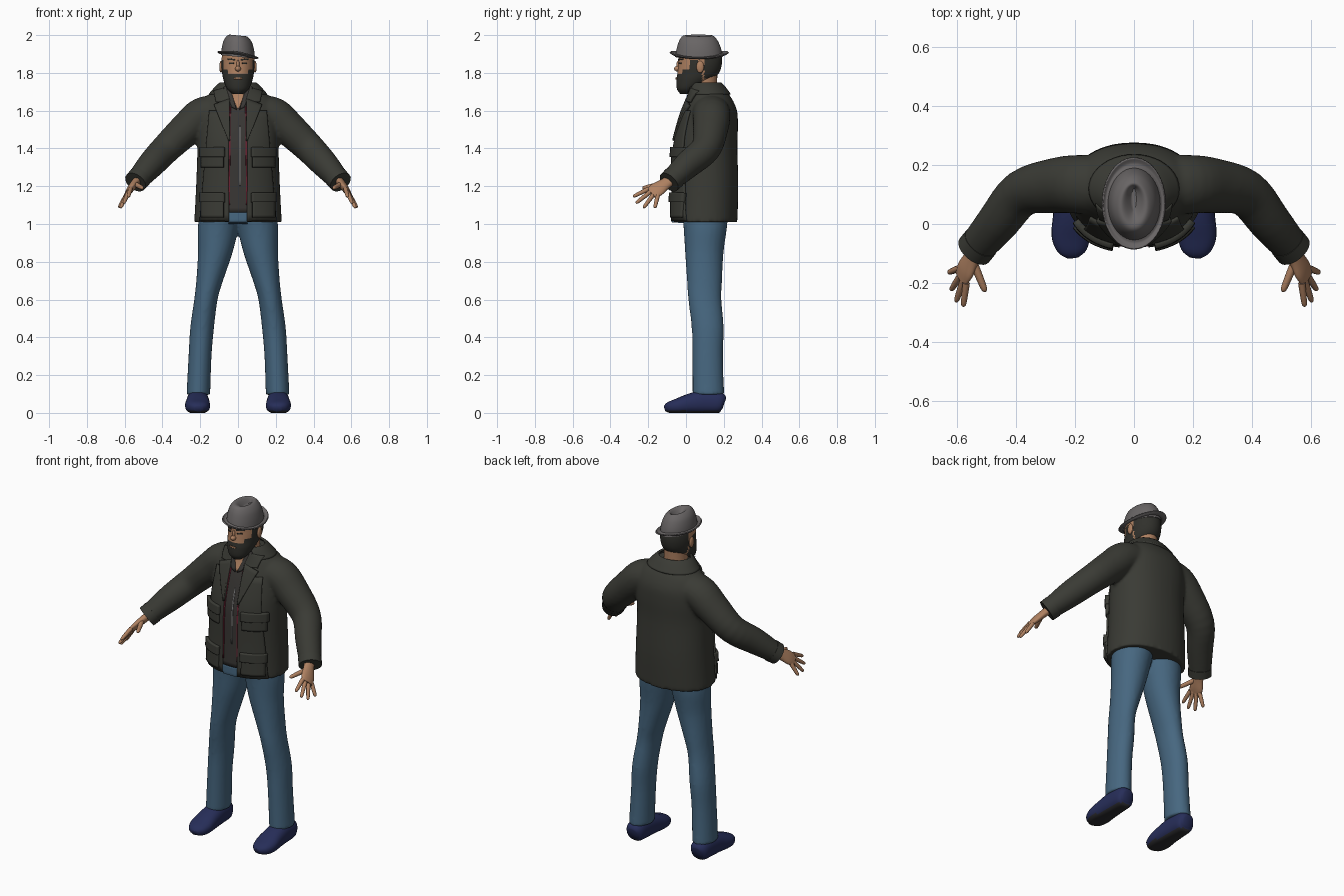
import bpy, bmesh, math
from mathutils import Vector
from mathutils.bvhtree import BVHTree

cube = bpy.data.objects.get("Cube")
if cube:
    bpy.data.objects.remove(cube)


def material(name, *rgb):
    m = bpy.data.materials.new(name)
    m.use_nodes = True
    m.diffuse_color = (*rgb, 1)
    bsdf = m.node_tree.nodes["Principled BSDF"]
    bsdf.inputs["Base Color"].default_value = (*rgb, 1)
    bsdf.inputs["Roughness"].default_value = 0.8
    return m


SKIN = material("skin", 0.43, 0.22, 0.12)
JACKET = material("jacket_cloth", 0.042, 0.043, 0.035)
JEANS = material("denim", 0.062, 0.135, 0.215)
SHOE = material("navy_shoe", 0.02, 0.027, 0.1)
SOLE = material("dark_sole", 0.025, 0.025, 0.028)
FELT = material("grey_felt", 0.14, 0.13, 0.13)
HAIR = material("dark_hair", 0.03, 0.03, 0.025)
SHIRT = material("dark_shirt", 0.04, 0.037, 0.034)
RED = material("red_lining", 0.14, 0.015, 0.03)
ZIP = material("zip_metal", 0.2, 0.2, 0.2)


def spline(rings, steps):
    """Smooth interpolation of ring centres and radii."""
    p = [Vector(r) for r in (rings[0], *rings, rings[-1])]
    out = []
    for i in range(1, len(p) - 2):
        a, b, c, d = p[i - 1:i + 3]
        for k in range(steps):
            t = k / steps
            out.append(0.5 * (2 * b + (c - a) * t + (2 * a - 5 * b + 4 * c - d) * t ** 2
                              + (3 * b - a - 3 * c + d) * t ** 3))
    return out + [p[-1]]


def loft(bm, rings, s=1, level=False, side=None, segs=24, steps=4, power=2, caps=True):
    """Tube through rings (x, y, z, half width, half depth); s=-1 mirrors it."""
    pts = spline([(r[0] * s, *r[1:]) for r in rings], steps)
    loops = []
    for i, r in enumerate(pts):
        c = Vector(r[:3])
        if level:
            u, v = Vector((1, 0, 0)), Vector((0, 1, 0))
        else:
            t = Vector(pts[min(i + 1, len(pts) - 1)][:3]) - Vector(pts[max(i - 1, 0)][:3])
            t.normalize()
            u = Vector((side[0] * s, *side[1:])) if side else t.cross(Vector((0, 0, 1)))
            u = (u - t * u.dot(t)).normalized()
            v = u.cross(t)
        loop = []
        for k in range(segs):
            a = math.tau * k / segs
            ca, sa = math.cos(a), math.sin(a)
            ca = math.copysign(abs(ca) ** (2 / power), ca)
            sa = math.copysign(abs(sa) ** (2 / power), sa)
            loop.append(bm.verts.new(c + u * ca * r[3] + v * sa * r[4]))
        loops.append(loop)
    for p, q in zip(loops, loops[1:]):
        for k in range(segs):
            j = (k + 1) % segs
            bm.faces.new((p[k], p[j], q[j], q[k]))
    if caps:
        bm.faces.new(loops[0])
        bm.faces.new(loops[-1])


def blob(bm, centre, radii):
    made = bmesh.ops.create_uvsphere(bm, u_segments=16, v_segments=10, radius=1)["verts"]
    for v in made:
        v.co = Vector(c + x * r for c, x, r in zip(centre, v.co, radii))


def finish(name, bm, mats, rule=None, blend=0, thick=0):
    bmesh.ops.recalc_face_normals(bm, faces=bm.faces[:])
    for f in bm.faces:
        f.smooth = True
        if rule:
            f.material_index = rule(f.calc_center_median())
    me = bpy.data.meshes.new(name)
    bm.to_mesh(me)
    bm.free()
    for m in mats:
        me.materials.append(m)
    me.set_sharp_from_angle(angle=math.radians(50))
    ob = bpy.data.objects.new(name, me)
    bpy.context.collection.objects.link(ob)
    if blend:
        mod = ob.modifiers.new("blend", 'REMESH')
        mod.mode, mod.voxel_size, mod.use_smooth_shade = 'VOXEL', blend, True
        mod = ob.modifiers.new("soften", 'SMOOTH')
        mod.factor, mod.iterations = 0.5, 5
    if thick:
        mod = ob.modifiers.new("thickness", 'SOLIDIFY')
        mod.thickness, mod.offset = thick, 0
    return ob


def surface(ob):
    bpy.context.view_layer.update()
    return BVHTree.FromObject(ob, bpy.context.evaluated_depsgraph_get())


def panel(name, tree, corners, thick, mat, s=1, n=10, lift=0):
    """Four-cornered plate (x, z) laid over the front of a surface."""
    a, b, c, d = (Vector((x * s, z)) for x, z in corners)
    bm = bmesh.new()
    rows = []
    for i in range(n + 1):
        row = []
        for j in range(n + 1):
            p = a.lerp(b, j / n).lerp(d.lerp(c, j / n), i / n)
            hit = tree.ray_cast(Vector((p.x, -1, p.y)), Vector((0, 1, 0)))[0]
            hit = hit or tree.find_nearest(Vector((p.x, 0, p.y)))[0]
            row.append(bm.verts.new((p.x, hit.y - lift - thick / 2, p.y)))
        rows.append(row)
    for p, q in zip(rows, rows[1:]):
        for j in range(n):
            bm.faces.new((p[j], p[j + 1], q[j + 1], q[j]))
    return finish(name, bm, [mat], thick=thick)


def box(x0, x1, z0, z1):
    return (x0, z0), (x1, z0), (x1, z1), (x0, z1)


# Jacket body and sleeves
bm = bmesh.new()
loft(bm, [(0, .10, 1.01, .232, .172), (0, .105, 1.2, .222, .172), (0, .105, 1.4, .215, .167),
          (0, .12, 1.52, .215, .155), (0, .13, 1.6, .205, .14), (0, .13, 1.66, .18, .115),
          (0, .12, 1.7, .135, .095), (0, .11, 1.725, .1, .085)], level=True, segs=40, power=2.2)
for s in (1, -1):
    loft(bm, [(.1, .13, 1.6, .1, .085), (.19, .135, 1.575, .1, .095), (.27, .13, 1.505, .094, .09),
              (.38, .105, 1.4, .08, .08), (.46, .01, 1.315, .072, .073),
              (.54, -.085, 1.225, .06, .055)], s)
jacket = finish("jacket", bm, [JACKET], blend=.01)
body = surface(jacket)

# Collar, open at the throat
bm = bmesh.new()
loft(bm, [(0, .12, 1.685, .15, .112), (0, .11, 1.725, .115, .092), (0, .105, 1.745, .092, .076)],
     level=True, segs=40, caps=False)
gap = [f for f in bm.faces if abs(f.calc_center_median().x) < .06 and f.calc_center_median().y < .1]
bmesh.ops.delete(bm, geom=gap, context='FACES')
finish("collar", bm, [JACKET], thick=.012)

# Clothing seen in the jacket opening
panel("shirt_front", body, box(-.06, .06, 1.06, 1.7), .005, SHIRT, n=24)
panel("throat", body, [(-.004, 1.61), (.004, 1.61), (.05, 1.725), (-.05, 1.725)], .009, SKIN)
panel("jeans_waist", body, box(-.05, .05, 1.0, 1.062), .008, JEANS)
panel("zip", body, box(.007, .013, 1.2, 1.52), .008, ZIP)

# Jacket front edges, lapels, pockets and cuffs
for s, tag in ((1, "left"), (-1, "right")):
    panel(tag + "_front", body, [(.048, 1.015), (.2, 1.015), (.15, 1.6), (.05, 1.6)], .012, JACKET, s, 16)
    panel(tag + "_lining", body, [(.043, 1.1), (.049, 1.1), (.047, 1.62), (.038, 1.62)], .009, RED, s, 16)
    panel(tag + "_lapel", body, [(.042, 1.44), (.05, 1.44), (.125, 1.63), (.045, 1.66)], .02, JACKET, s)
    panel(tag + "_lapel_top", body, [(.04, 1.645), (.115, 1.645), (.125, 1.7), (.06, 1.72)], .018, JACKET, s)
    panel(tag + "_shirt_collar", body, [(.008, 1.605), (.035, 1.62), (.075, 1.725), (.042, 1.725)],
          .016, SHIRT, s)
    for part, low, high in (("upper", 1.3, 1.4), ("lower", 1.035, 1.16)):
        panel(f"{tag}_{part}_pocket", body, box(.075, .19, low, high), .022, JACKET, s)
        panel(f"{tag}_{part}_flap", body, box(.07, .195, high - .045, high + .005), .03, JACKET, s)
    bm = bmesh.new()
    loft(bm, [(.52, -.062, 1.247, .064, .062), (.543, -.09, 1.221, .064, .06)], s)
    finish(tag + "_cuff", bm, [JACKET])

# Jeans
bm = bmesh.new()
for s in (1, -1):
    loft(bm, [(.09, .1, 1.08, .11, .125), (.105, .102, .98, .108, .115), (.12, .097, .85, .092, .102),
              (.15, .098, .7, .071, .093), (.17, .1, .6, .062, .088), (.19, .115, .45, .063, .085),
              (.201, .115, .3, .061, .081), (.21, .118, .095, .063, .084)], s, level=True)
finish("jeans", bm, [JEANS], blend=.01)

# Shoes
for s, tag in ((1, "left"), (-1, "right")):
    bm = bmesh.new()
    loft(bm, [(.213, .203, .05, .03, .03), (.213, .18, .055, .052, .055), (.213, .1, .058, .058, .062),
              (.213, .03, .05, .062, .055), (.214, -.04, .036, .066, .042),
              (.21, -.09, .028, .05, .03), (.208, -.112, .022, .022, .015)], s, power=2.4)
    for v in bm.verts:
        v.co.z = max(v.co.z, 0)
    finish(tag + "_shoe", bm, [SHOE, SOLE], lambda c: int(c.z < .012))

# Hands with spread fingers
across = Vector((.33, .81, -.48))
centre = Vector((.58, -.175, 1.17))
tips = [(.58, -.28, 1.145), (.605, -.265, 1.11), (.622, -.225, 1.085), (.63, -.165, 1.085)]
for s, tag in ((1, "left"), (-1, "right")):
    bm = bmesh.new()
    loft(bm, [(.525, -.07, 1.24, .03, .024), (.55, -.115, 1.21, .034, .021),
              (.572, -.155, 1.182, .043, .018), (.587, -.185, 1.162, .036, .011)], s, side=across)
    fingers = [(centre + across * (i * .021 - .031), Vector(t), .011) for i, t in enumerate(tips)]
    fingers.append((Vector((.548, -.125, 1.212)), Vector((.505, -.23, 1.19)), .013))
    for root, tip, r in fingers:
        loft(bm, [(*root.lerp(tip, t), r * k, r * k)
                  for t, k in ((0, 1.1), (.5, 1), (.9, .8), (1, .3))], s, segs=10)
    finish(tag + "_hand", bm, [SKIN])


# Head with beard and hair
def head_colour(c):
    x = abs(c.x)
    beard = c.y < .085 and c.z < 1.795 + (.02 if x > .055 else 0)
    sideburn = x > .07 and .02 < c.y < .06 and c.z < 1.87
    hair = c.y > .095 and c.z > 1.77
    return int(beard or sideburn or hair)


bm = bmesh.new()
loft(bm, [(0, .0, 1.688, .028, .03), (0, .01, 1.715, .057, .058), (0, .042, 1.76, .076, .093),
          (0, .065, 1.8, .084, .11), (0, .075, 1.85, .088, .115), (0, .075, 1.9, .083, .112),
          (0, .075, 1.95, .065, .09)], level=True, segs=64, steps=8)
head = finish("head", bm, [SKIN, HAIR], head_colour)
face = surface(head)

bm = bmesh.new()
loft(bm, [(0, .1, 1.62, .075, .075), (0, .095, 1.7, .065, .068), (0, .092, 1.8, .062, .075)], level=True)
finish("neck", bm, [SKIN])

# Nose, ears, mouth, eyes and brows
bm = bmesh.new()
blob(bm, (0, -.043, 1.822), (.015, .02, .015))
blob(bm, (0, -.037, 1.84), (.009, .014, .028))
for s in (1, -1):
    blob(bm, (.09 * s, .075, 1.832), (.009, .02, .032))
finish("nose_and_ears", bm, [SKIN])
panel("mouth", face, box(-.02, .02, 1.766, 1.774), .006, SKIN)
for s, tag in ((1, "left"), (-1, "right")):
    panel(tag + "_eye", face, box(.022, .046, 1.848, 1.855), .004, HAIR, s)
    panel(tag + "_brow", face, [(.016, 1.866), (.056, 1.87), (.056, 1.876), (.016, 1.874)], .006, HAIR, s)

# Hat with creased crown and tilted brim
bm = bmesh.new()
loft(bm, [(0, .068, 1.885, .09, .126), (0, .068, 1.93, .085, .117), (0, .066, 1.97, .073, .102),
          (0, .064, 1.995, .052, .082), (0, .07, 1.995, .034, .062), (0, .085, 1.968, .008, .035)],
     level=True, segs=40, steps=5)
for v in bm.verts:
    v.co.z -= .1 * v.co.x
finish("hat_crown", bm, [FELT])
bm = bmesh.new()
loft(bm, [(0, .07, 1.897, .084, .118), (0, .07, 1.89, .096, .136), (0, .07, 1.897, .107, .155)],
     level=True, segs=48, caps=False)
for v in bm.verts:
    v.co.z += .5 * (v.co.y - .07) ** 2 - .15 * v.co.x
finish("hat_brim", bm, [FELT], thick=.007)
